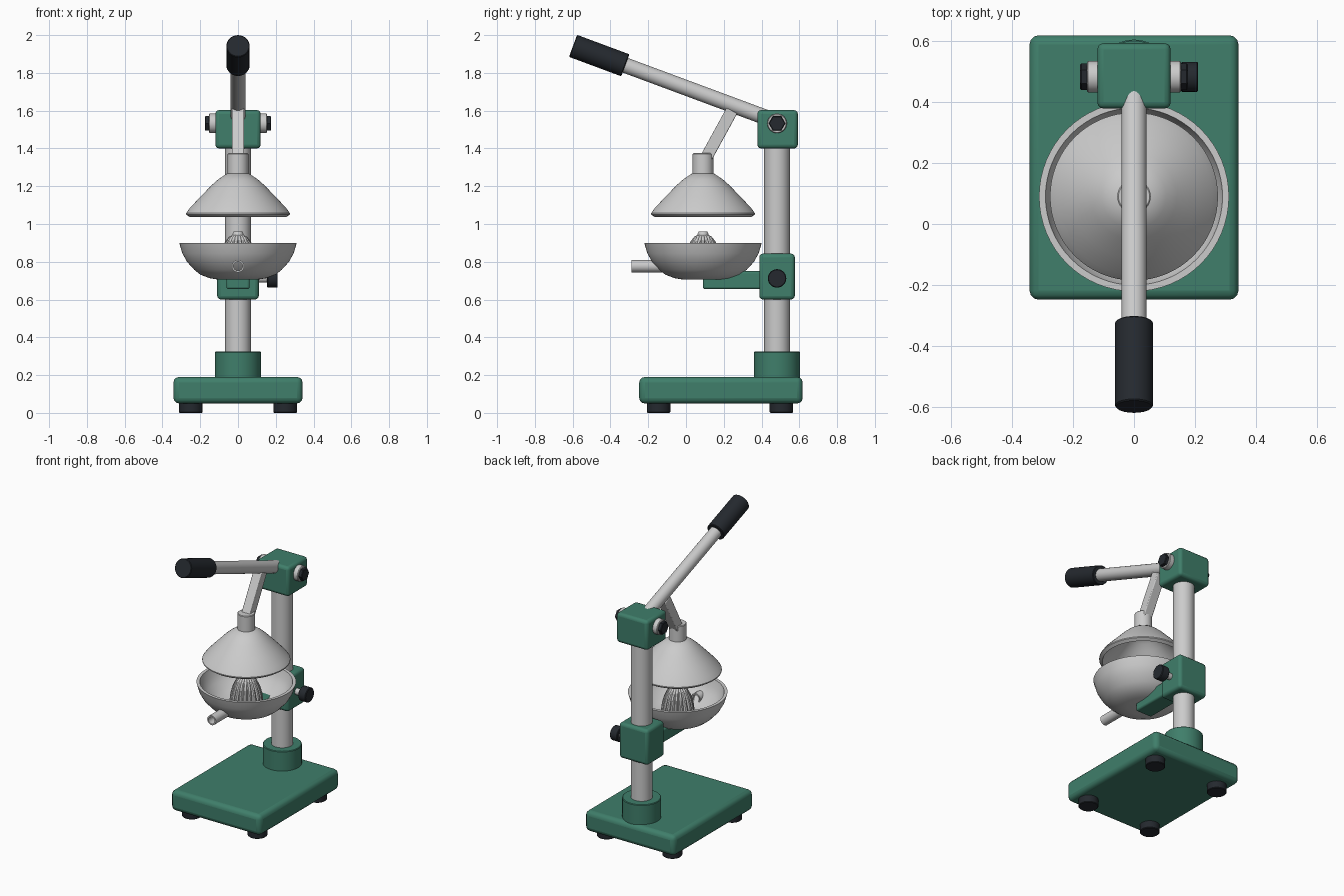
import bpy, bmesh, math
from mathutils import Vector

if "Cube" in bpy.data.objects:
    bpy.data.objects.remove(bpy.data.objects["Cube"])


def material(name, color):
    m = bpy.data.materials.new(name)
    m.diffuse_color = color
    m.use_nodes = True
    m.node_tree.nodes["Principled BSDF"].inputs["Base Color"].default_value = m.diffuse_color
    return m


GREEN = material("green_enamel", (0.05, 0.21, 0.145, 1))
BLACK = material("black_rubber", (0.018, 0.022, 0.028, 1))
COL_Y, CUP_Y = 0.482, 0.09


def finish(bm, name, mat=None, bevel=0, segments=3):
    bmesh.ops.recalc_face_normals(bm, faces=bm.faces)
    me = bpy.data.meshes.new(name)
    bm.to_mesh(me)
    bm.free()
    ob = bpy.data.objects.new(name, me)
    bpy.context.collection.objects.link(ob)
    if mat:
        me.materials.append(mat)
    if bevel:
        mod = ob.modifiers.new("bevel", "BEVEL")
        mod.width, mod.segments = bevel, segments
        mod.limit_method, mod.angle_limit = "ANGLE", math.radians(40)
    bpy.ops.object.select_all(action="DESELECT")
    ob.select_set(True)
    bpy.context.view_layer.objects.active = ob
    bpy.ops.object.shade_smooth_by_angle(angle=math.radians(35))
    return ob


def box(name, lo, hi, mat=None, bevel=0.02):
    bm = bmesh.new()
    bmesh.ops.create_cube(bm, size=1)
    lo, hi = Vector(lo), Vector(hi)
    for v in bm.verts:
        v.co = (lo + hi) / 2 + v.co * (hi - lo)
    return finish(bm, name, mat, bevel)


def place(ob, a, b):
    # local z axis runs from a to b
    ob.location = a
    ob.rotation_euler = (Vector(b) - Vector(a)).to_track_quat("Z", "Y").to_euler()
    return ob


def lathe(name, profile, mat=None, segs=48, rib=None, closed=False):
    # revolve (radius, z) points around z; rib(i) scales the radius per segment
    bm = bmesh.new()
    rings = []
    for r, z in profile:
        ring = []
        for i in range(segs):
            a = 2 * math.pi * i / segs
            k = r * (rib(i) if rib else 1)
            ring.append(bm.verts.new((k * math.cos(a), k * math.sin(a), z)))
        rings.append(ring)
    pairs = list(zip(rings, rings[1:]))
    if closed:
        pairs.append((rings[-1], rings[0]))
    for p, q in pairs:
        for i in range(segs):
            j = (i + 1) % segs
            bm.faces.new((p[i], p[j], q[j], q[i]))
    if not closed:
        bm.faces.new(rings[0])
        bm.faces.new(rings[-1])
    return finish(bm, name, mat)


def rod(name, a, b, r, mat=None, segs=32, edge=0.004):
    h = (Vector(b) - Vector(a)).length
    prof = [(r - edge, 0), (r, edge), (r, h - edge), (r - edge, h)]
    return place(lathe(name, prof, mat, segs), a, b)


# base, feet and column
box("base", (-0.342, -0.248, 0.05), (0.342, 0.618, 0.19), GREEN, 0.03)
for sx in (-1, 1):
    for y in (-0.145, 0.505):
        rod("foot", (sx * 0.25, y, 0), (sx * 0.25, y, 0.06), 0.062, BLACK)
rod("column_collar", (0, COL_Y, 0.17), (0, COL_Y, 0.325), 0.122, GREEN)
rod("column", (0, COL_Y, 0.18), (0, COL_Y, 1.45), 0.068)

# head block with pivot bolt
box("head_block", (-0.12, 0.378, 1.4), (0.12, 0.592, 1.603), GREEN)
for s in (-1, 1):
    rod("pivot_washer", (s * 0.11, COL_Y, 1.533), (s * 0.154, COL_Y, 1.533), 0.052)
    nut = rod("pivot_nut", (s * 0.15, COL_Y, 1.533), (s * 0.176, COL_Y, 1.533), 0.044, BLACK, 6)

# bowl support: clamp, arm, locking knob
box("clamp_block", (-0.11, 0.388, 0.6), (0.11, 0.576, 0.843), GREEN)
box("support_arm", (-0.062, 0.09, 0.655), (0.062, 0.42, 0.75), GREEN, 0.012)
rod("knob_screw", (0.1, COL_Y, 0.712), (0.165, COL_Y, 0.712), 0.022)
rod("clamp_knob", (0.154, COL_Y, 0.712), (0.21, COL_Y, 0.712), 0.049, BLACK)

# juice bowl
bowl = [(0.002, 0.705), (0.10, 0.705), (0.15, 0.713), (0.2, 0.732), (0.232, 0.758),
        (0.27, 0.80), (0.295, 0.845), (0.311, 0.9), (0.29, 0.9), (0.276, 0.85),
        (0.252, 0.81), (0.215, 0.772), (0.185, 0.748), (0.14, 0.732), (0.1, 0.724), (0.002, 0.724)]
lathe("bowl", bowl, segs=64, closed=True).location.y = CUP_Y

# spout tube
spout = [(0.033, 0), (0.033, 0.18), (0.024, 0.18), (0.024, 0)]
place(lathe("spout", spout, segs=24, closed=True), (0, -0.108, 0.777), (0, -0.287, 0.777))

# ribbed reamer with a plain tip
reamer = [(0.108, 0.72), (0.106, 0.77), (0.1, 0.82), (0.088, 0.865), (0.069, 0.905),
          (0.048, 0.932), (0.025, 0.945)]
ribs = (1.0, 0.97, 0.86, 0.97)
lathe("reamer", reamer, segs=72, rib=lambda i: ribs[i % 4]).location.y = CUP_Y
lathe("reamer_tip", [(0.034, 0.92), (0.03, 0.945), (0.023, 0.96)], segs=24).location.y = CUP_Y

# hollow pressing cone and its neck
cone = [(0.255, 1.037), (0.275, 1.05), (0.275, 1.057), (0.255, 1.085), (0.2, 1.143), (0.14, 1.205),
        (0.105, 1.236), (0.06, 1.266), (0.002, 1.27), (0.002, 1.247), (0.055, 1.243),
        (0.095, 1.216), (0.13, 1.185), (0.19, 1.123), (0.245, 1.06)]
lathe("press_cone", cone, segs=64, closed=True).location.y = CUP_Y
rod("press_neck", (0, CUP_Y, 1.25), (0, CUP_Y, 1.375), 0.055)

# link bar between neck and lever
a, b = Vector((0, 0.098, 1.335)), Vector((0, 0.243, 1.60))
place(box("link_bar", (-0.032, -0.032, 0), (0.032, 0.032, (b - a).length), None, 0.005), a, b)

# lever and grip
pivot, tip = Vector((0, COL_Y, 1.542)), Vector((0, -0.598, 1.943))
axis = (tip - pivot).normalized()
rod("lever", pivot, tip - axis * 0.1, 0.041)
rod("lever_grip", tip - axis * 0.295, tip, 0.062, BLACK)
